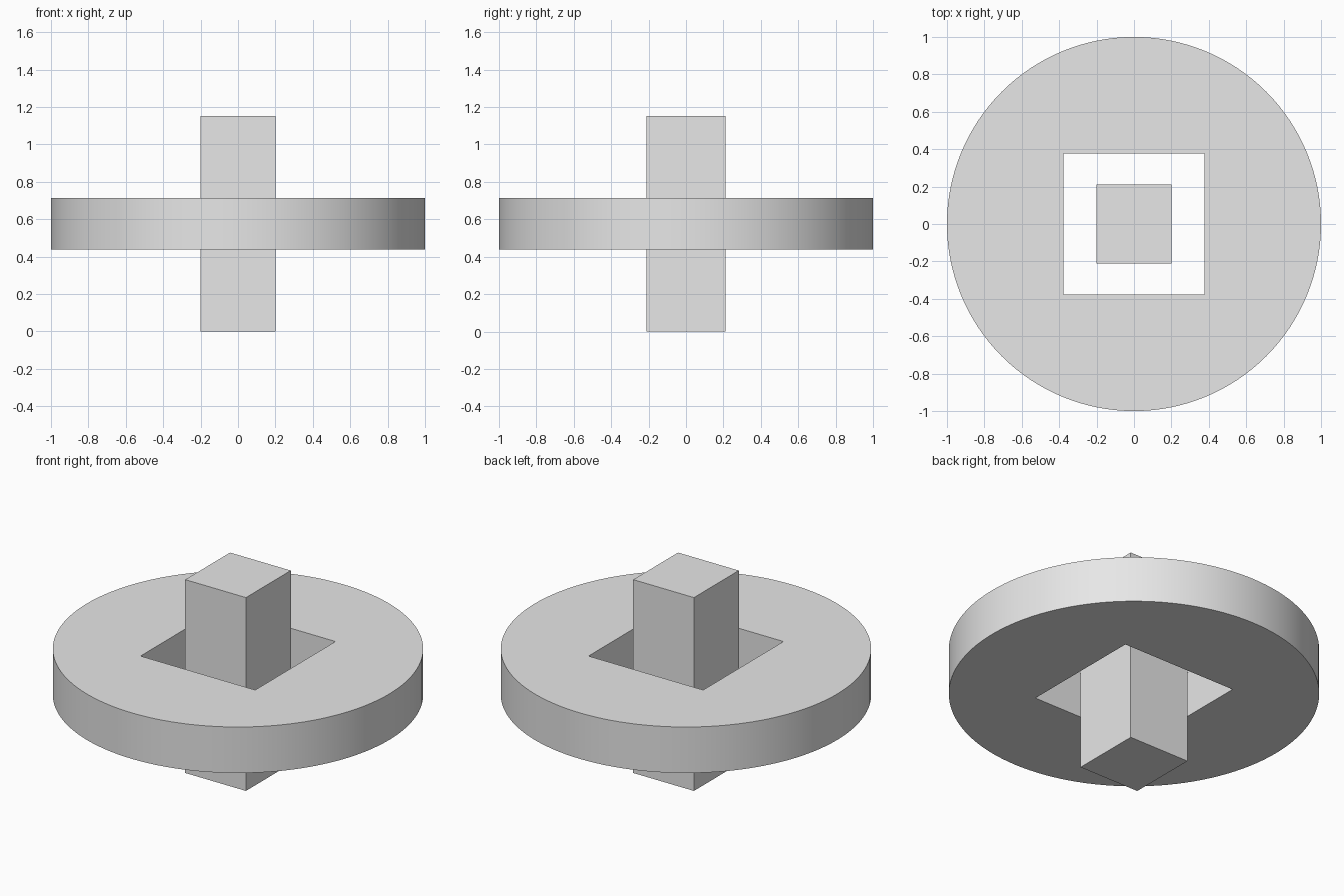
import bpy

# Remove the default cube
old = bpy.data.objects.get("Cube")
if old:
    bpy.data.objects.remove(old, do_unlink=True)

HEIGHT = 1.152
MID = HEIGHT / 2
THICKNESS = 0.274
HOLE = 0.756

# Single plain material
grey = bpy.data.materials.new("light_grey")
grey.use_nodes = True
colour = (0.8, 0.8, 0.8, 1)
grey.diffuse_color = colour
for node in grey.node_tree.nodes:
    if node.type == "BSDF_PRINCIPLED":
        node.inputs["Base Color"].default_value = colour


def box(name, size):
    bpy.ops.mesh.primitive_cube_add(size=1, location=(0, 0, MID))
    obj = bpy.context.object
    obj.name = name
    obj.scale = size
    bpy.ops.object.transform_apply(location=False, rotation=False, scale=True)
    return obj


# Central post
post = box("post", (0.4, 0.422, HEIGHT))
post.data.materials.append(grey)

# Square cutter for the opening in the disc
cutter = box("hole_cutter", (HOLE, HOLE, 1))
cutter.hide_render = True

# Round disc with a square opening
bpy.ops.mesh.primitive_cylinder_add(vertices=128, radius=1, depth=THICKNESS,
                                    location=(0, 0, MID))
disc = bpy.context.object
disc.name = "disc"
disc.data.materials.append(grey)
cut = disc.modifiers.new("square_hole", "BOOLEAN")
cut.operation = "DIFFERENCE"
cut.solver = "EXACT"
cut.object = cutter
bpy.ops.object.modifier_apply(modifier=cut.name)
bpy.data.objects.remove(cutter, do_unlink=True)
for poly in disc.data.polygons:
    poly.material_index = 0
bpy.ops.object.shade_smooth_by_angle()
